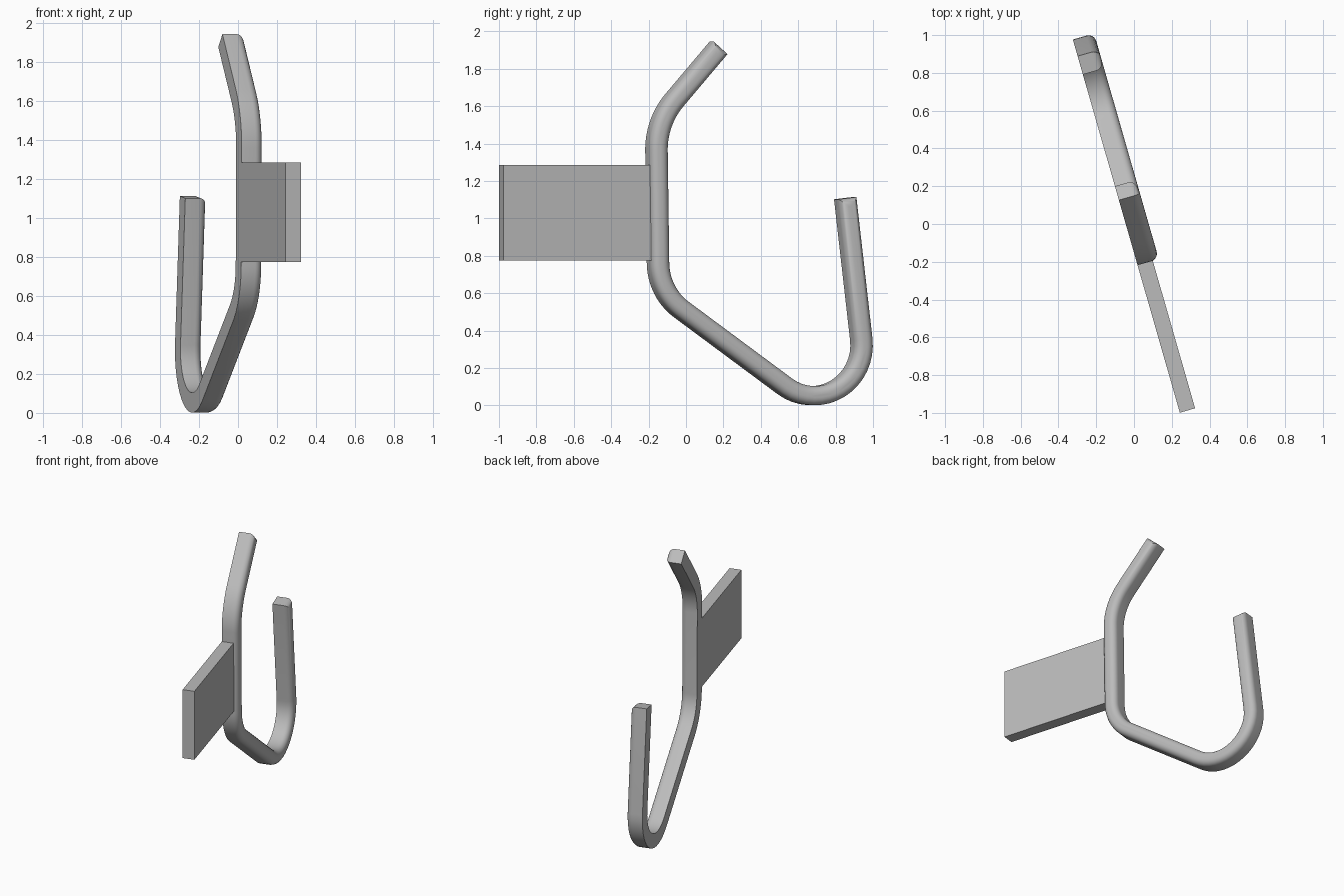
import bpy, bmesh, math
from mathutils import Vector

if "Cube" in bpy.data.objects:
    bpy.data.objects.remove(bpy.data.objects["Cube"])

TURN = math.radians(16)      # whole hook is turned about z
BACK, FACE = -0.042, 0.075   # flat side and rounded side of the rod
HALF, FILLET = 0.051, 0.042

grey = bpy.data.materials.new("grey_metal")
grey.use_nodes = True
grey.diffuse_color = (0.5, 0.5, 0.5, 1)
grey.node_tree.nodes["Principled BSDF"].inputs["Base Color"].default_value = (0.5, 0.5, 0.5, 1)


def add_object(name, bm):
    bmesh.ops.recalc_face_normals(bm, faces=bm.faces)
    mesh = bpy.data.meshes.new(name)
    bm.to_mesh(mesh)
    bm.free()
    obj = bpy.data.objects.new(name, mesh)
    bpy.context.collection.objects.link(obj)
    mesh.materials.append(grey)
    obj.rotation_euler.z = TURN
    return obj


def outline(corners, radii, half, steps=16):
    """Both sides of a bent strip: straight runs joined by tangent arcs."""
    path = [Vector(c) for c in corners]
    sides = {1: [], -1: []}

    def put(point, normal):
        for sign in sides:
            sides[sign].append(point + normal * half * sign)

    def left(d):
        return Vector((-d.y, d.x))

    put(path[0], left((path[1] - path[0]).normalized()))
    for a, b, c, r in zip(path, path[1:], path[2:], radii):
        d1, d2 = (b - a).normalized(), (c - b).normalized()
        turn = math.atan2(d1.x * d2.y - d1.y * d2.x, d1.dot(d2))
        sign = math.copysign(1, turn)
        start = b - d1 * r * math.tan(abs(turn) / 2)
        centre = start + left(d1) * r * sign
        angle = math.atan2(d1.y, d1.x)
        for i in range(steps + 1):
            t = angle + turn * i / steps
            n = Vector((-math.sin(t), math.cos(t)))
            put(centre - n * r * sign, n)
    put(path[-1], left((path[-1] - path[-2]).normalized()))
    return sides[1] + sides[-1][::-1]


# Bent rod: flat on one side, filleted all round on the other
corners = [(0.182, 1.912), (-0.166, 1.516), (-0.153, 0.604), (1.047, -0.252), (0.886, 1.108)]
bm = bmesh.new()
base = bm.faces.new([bm.verts.new((BACK, s, z)) for s, z in outline(corners, (0.4, 0.31, 0.27), HALF)])
grown = bmesh.ops.extrude_face_region(bm, geom=[base], use_keep_orig=True)
top = [v for v in grown["geom"] if isinstance(v, bmesh.types.BMVert)]
bmesh.ops.translate(bm, verts=top, vec=(FACE - BACK, 0, 0))
rim = [e for e in bm.edges if all(v in top for v in e.verts)]
bmesh.ops.bevel(bm, geom=rim, offset=FILLET, segments=6, profile=0.5, affect='EDGES', clamp_overlap=False)
rod = add_object("hook_rod", bm)
bpy.ops.object.select_all(action='DESELECT')
bpy.context.view_layer.objects.active = rod
rod.select_set(True)
bpy.ops.object.shade_smooth_by_angle(angle=math.radians(35))

# Flat mounting plate running into the upright of the rod
bm = bmesh.new()
bmesh.ops.create_cube(bm, size=1)
for v in bm.verts:
    v.co = (math.copysign(0.042, v.co.x),
            -0.17 if v.co.y > 0 else -1.027,
            1.285 if v.co.z > 0 else 0.775)
add_object("mounting_plate", bm)
